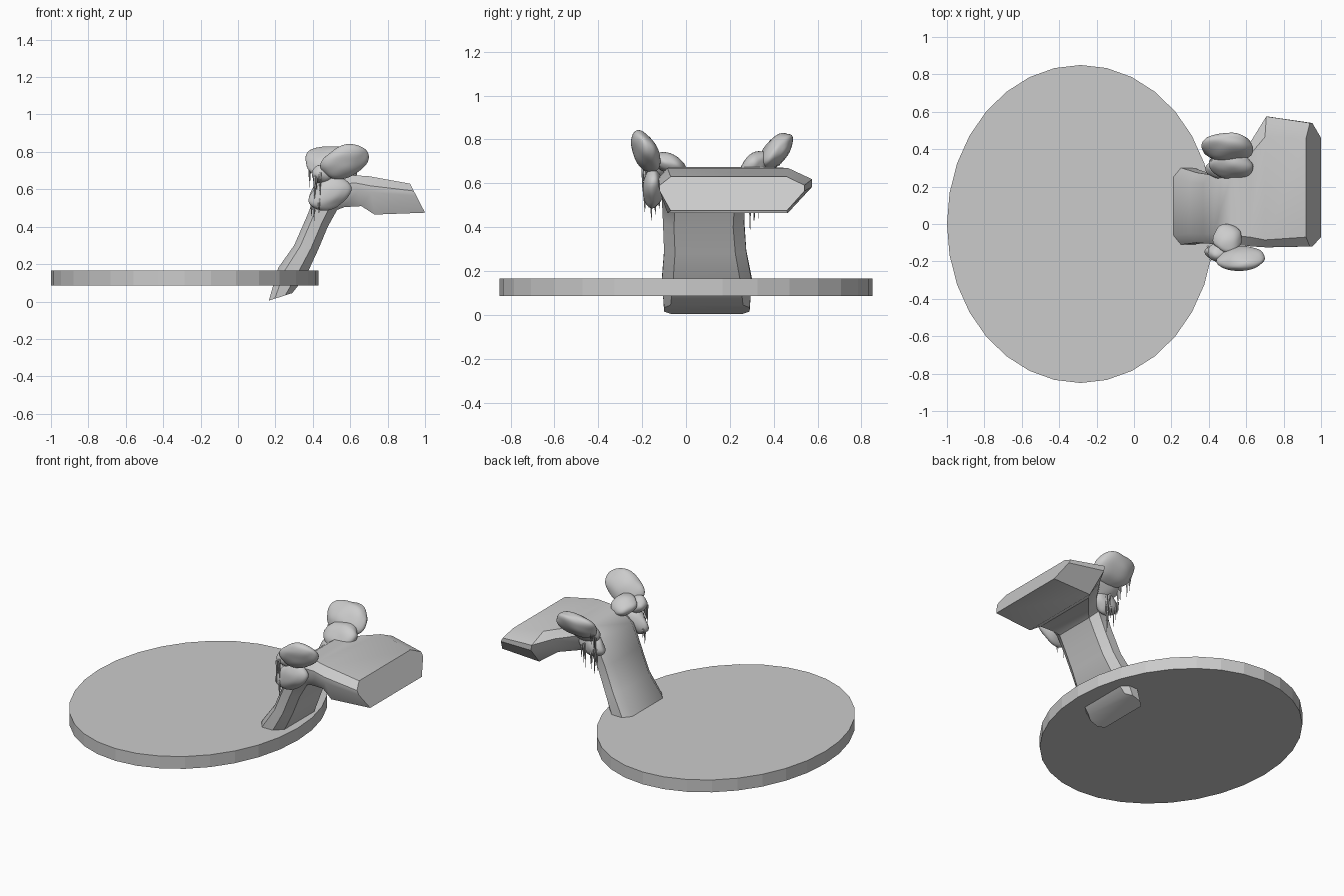
import bpy, bmesh, math, random
from mathutils import Vector, Euler, noise

if "Cube" in bpy.data.objects:
    bpy.data.objects.remove(bpy.data.objects["Cube"])

random.seed(4)


def finish(name, bm, smooth_angle=None):
    bmesh.ops.recalc_face_normals(bm, faces=bm.faces[:])
    mesh = bpy.data.meshes.new(name)
    bm.to_mesh(mesh)
    bm.free()
    obj = bpy.data.objects.new(name, mesh)
    bpy.context.collection.objects.link(obj)
    if smooth_angle:
        bpy.ops.object.select_all(action='DESELECT')
        obj.select_set(True)
        bpy.context.view_layer.objects.active = obj
        bpy.ops.object.shade_smooth_by_angle(angle=math.radians(smooth_angle))
    return obj


# Oval base plate
bm = bmesh.new()
bmesh.ops.create_cone(bm, cap_ends=True, segments=32, radius1=1, radius2=1, depth=0.08)
for v in bm.verts:
    v.co = Vector((v.co.x * 0.715 - 0.285, v.co.y * 0.85, v.co.z + 0.125))
finish("base_plate", bm)

# Leaning trunk with wide head: upper edge, under edge, y range, chamfers, lower side fraction
sections = [
    ((0.165, 0.005), (0.29, 0.045), (-0.10, 0.29), (0.03, 0.03), 0.70),
    ((0.215, 0.18), (0.365, 0.14), (-0.11, 0.30), (0.05, 0.05), 0.70),
    ((0.30, 0.30), (0.43, 0.28), (-0.10, 0.275), (0.05, 0.05), 0.70),
    ((0.37, 0.46), (0.48, 0.40), (-0.105, 0.265), (0.05, 0.05), 0.70),
    ((0.425, 0.60), (0.53, 0.49), (-0.11, 0.27), (0.06, 0.05), 0.70),
    ((0.52, 0.67), (0.57, 0.505), (-0.11, 0.31), (0.05, 0.05), 0.65),
    ((0.62, 0.675), (0.66, 0.51), (-0.12, 0.45), (0.05, 0.08), 0.50),
    ((0.70, 0.67), (0.73, 0.465), (-0.125, 0.575), (0.04, 0.11), 0.42),
    ((0.92, 0.63), (1.0, 0.475), (-0.12, 0.54), (0.05, 0.08), 0.42),
]
bm = bmesh.new()
rings = []
for a, b, (y0, y1), (c0, c1), w in sections:
    outline = [(y0 + c0, 0), (y1 - c1, 0), (y1, 0.25), (y1, w),
               (y1 - c1, 1), (y0 + c0, 1), (y0, w), (y0, 0.25)]
    rings.append([bm.verts.new((a[0] + (b[0] - a[0]) * t, y, a[1] + (b[1] - a[1]) * t))
                  for y, t in outline])
for r, s in zip(rings, rings[1:]):
    for i in range(8):
        j = (i + 1) % 8
        bm.faces.new((r[i], r[j], s[j], s[i]))
bm.faces.new(rings[0])
bm.faces.new(rings[-1])
finish("trunk", bm, 35)


# Soft lumps growing on both sides of the trunk
def lump(name, centre, radii, degrees):
    bm = bmesh.new()
    bmesh.ops.create_icosphere(bm, subdivisions=4, radius=1)
    rot = Euler([math.radians(d) for d in degrees])
    for v in bm.verts:
        swell = 1 + 0.12 * noise.noise(v.co * 1.3 + Vector(centre) * 9)
        p = Vector([c * r * swell for c, r in zip(v.co, radii)])
        p.rotate(rot)
        v.co = p + Vector(centre)
    finish(name, bm, 60)


lumps = {
    "left_lump_top": ((0.50, 0.41, 0.745), (0.14, 0.105, 0.055), (50, 0, 0)),
    "left_lump_middle": ((0.52, 0.31, 0.67), (0.12, 0.09, 0.055), (50, -10, 0)),
    "left_lump_low": ((0.47, 0.29, 0.58), (0.09, 0.05, 0.07), (0, -25, 0)),
    "right_lump_top": ((0.57, -0.185, 0.745), (0.13, 0.095, 0.055), (-60, -20, 0)),
    "right_lump_middle": ((0.50, -0.075, 0.69), (0.08, 0.08, 0.045), (-25, 0, 0)),
    "right_lump_side": ((0.45, -0.15, 0.68), (0.055, 0.055, 0.045), (-40, 0, 0)),
    "right_lump_low": ((0.49, -0.15, 0.575), (0.12, 0.05, 0.075), (0, -30, 0)),
}
for name, args in lumps.items():
    lump(name, *args)


# Thin drips hanging below the lumps
def drips(name, spots):
    bm = bmesh.new()
    for x, y, top, length in spots:
        for k in range(3):
            part = bmesh.ops.create_cone(bm, cap_ends=True, segments=8,
                                         radius1=0.001, radius2=0.007,
                                         depth=length * (1 - 0.25 * k))
            shift = Vector((x + random.uniform(-0.012, 0.012),
                            y + 0.018 * (k - 1), top - length * (1 - 0.25 * k) / 2))
            bmesh.ops.translate(bm, verts=part["verts"], vec=shift)
    finish(name, bm, 50)


drips("left_drips", [(0.39, 0.41, 0.75, 0.14), (0.42, 0.36, 0.70, 0.15),
                     (0.41, 0.33, 0.58, 0.15), (0.46, 0.31, 0.55, 0.16),
                     (0.50, 0.35, 0.60, 0.16)])
drips("right_drips", [(0.40, -0.17, 0.67, 0.14), (0.40, -0.14, 0.54, 0.11),
                      (0.43, -0.17, 0.55, 0.08), (0.43, -0.18, 0.69, 0.12)])
